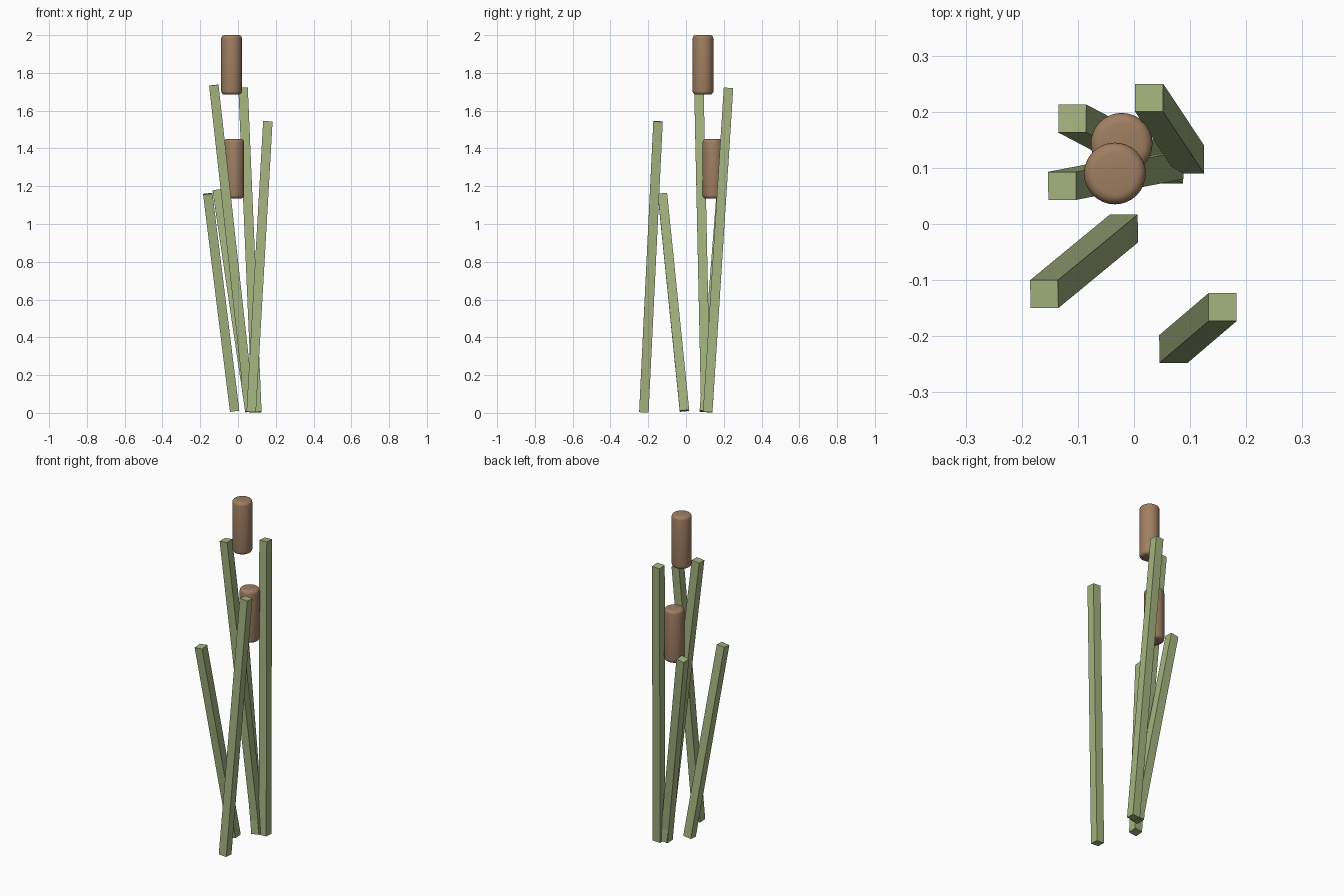
import bpy, bmesh, math
from mathutils import Vector, Matrix

if "Cube" in bpy.data.objects:
    bpy.data.objects.remove(bpy.data.objects["Cube"])


def material(name, color):
    m = bpy.data.materials.new(name)
    m.diffuse_color = (*color, 1)
    m.use_nodes = True
    m.node_tree.nodes["Principled BSDF"].inputs["Base Color"].default_value = m.diffuse_color
    return m


GREEN = material("reed green", (0.37, 0.45, 0.21))
BROWN = material("seed head brown", (0.35, 0.21, 0.12))


def add_object(name, bm, mat):
    mesh = bpy.data.meshes.new(name)
    bm.to_mesh(mesh)
    bm.free()
    mesh.materials.append(mat)
    ob = bpy.data.objects.new(name, mesh)
    bpy.context.collection.objects.link(ob)
    return ob


def stalk(name, foot, tip, width=0.05):
    """Square bar tilted about x and y from foot to tip."""
    foot, tip = Vector(foot), Vector(tip)
    d = tip - foot
    length = d.length
    d.normalize()
    bm = bmesh.new()
    bmesh.ops.create_cube(bm, size=1, matrix=Matrix.Diagonal((width, width, length, 1)))
    ob = add_object(name, bm, GREEN)
    ob.location = (foot + tip) / 2
    ob.rotation_euler = (-math.asin(d.y), math.atan2(d.x, d.z), 0)


def seed_head(name, x, y, bottom, top, radius=0.055):
    """Upright cylinder with rounded rims."""
    bm = bmesh.new()
    bmesh.ops.create_cone(bm, cap_ends=True, segments=32, radius1=radius,
                          radius2=radius, depth=top - bottom)
    rims = [e for e in bm.edges if abs(e.verts[0].co.z - e.verts[1].co.z) < 1e-5]
    bmesh.ops.bevel(bm, geom=rims, offset=0.018, segments=4, profile=0.5, affect='EDGES')
    ob = add_object(name, bm, BROWN)
    ob.location = (x, y, (bottom + top) / 2)
    bpy.context.view_layer.objects.active = ob
    ob.select_set(True)
    bpy.ops.object.shade_smooth_by_angle(angle=math.radians(40))
    ob.select_set(False)


# Leaning stalks
stalk("front_left_stalk", (-0.018, -0.008, 0.011), (-0.16, -0.125, 1.16))
stalk("front_right_stalk", (0.07, -0.223, 0.004), (0.158, -0.148, 1.543))
stalk("back_right_stalk", (0.10, 0.115, 0.004), (0.027, 0.225, 1.72))
stalk("back_left_stalk", (0.063, 0.097, 0.008), (-0.11, 0.188, 1.18))
stalk("middle_left_stalk", (0.063, 0.105, 0.010), (-0.128, 0.068, 1.735))

# Seed heads
seed_head("upper_seed_head", -0.034, 0.09, 1.685, 2.0)
seed_head("lower_seed_head", -0.022, 0.143, 1.135, 1.45)
